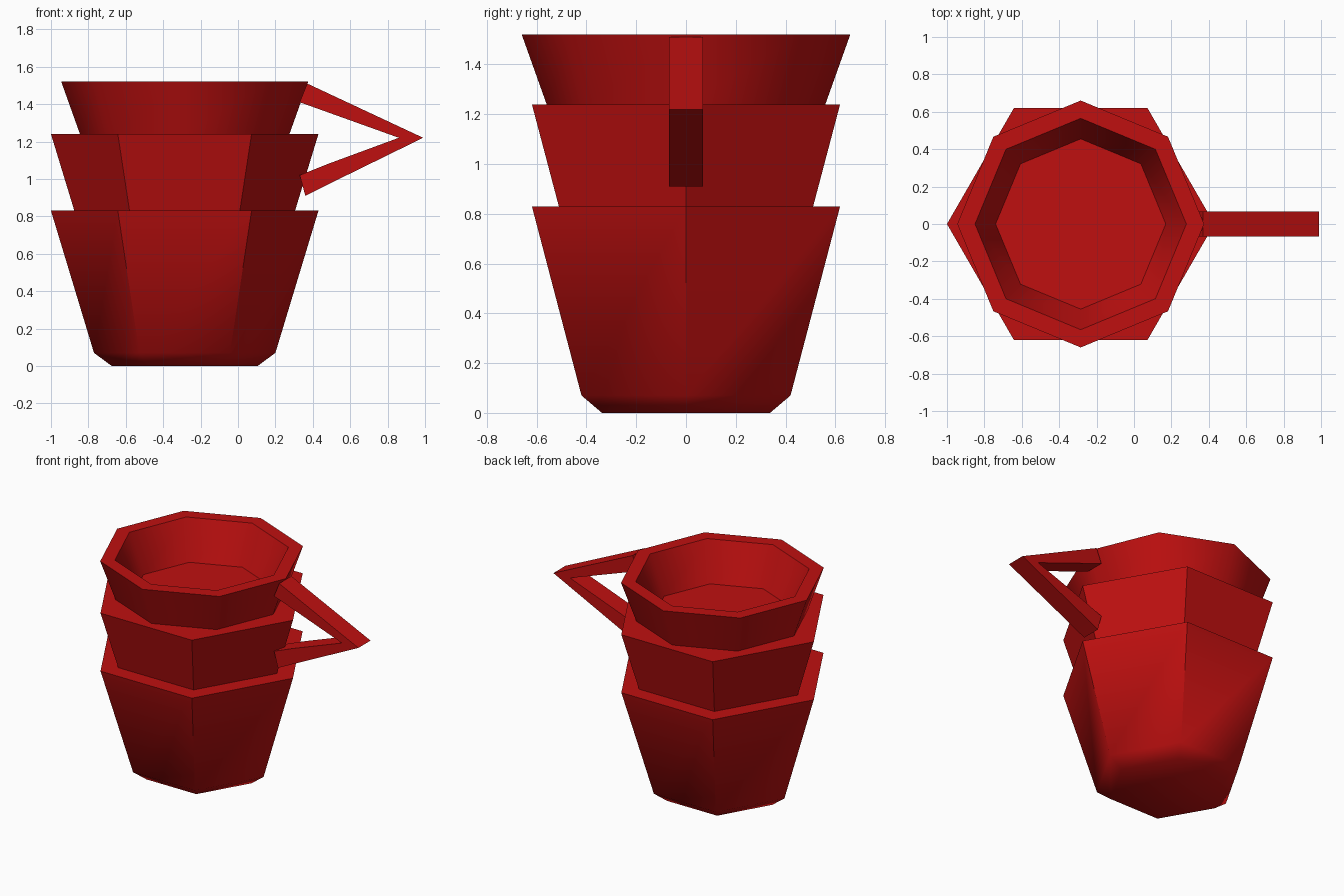
import bpy, bmesh, math

cube = bpy.data.objects.get("Cube")
if cube:
    bpy.data.objects.remove(cube, do_unlink=True)

AXIS_X = -0.285

red = bpy.data.materials.new("red_plastic")
red.use_nodes = True
red.diffuse_color = (0.52, 0.005, 0.005, 1)
red.node_tree.nodes["Principled BSDF"].inputs["Base Color"].default_value = red.diffuse_color


def finish(name, bm):
    """Turn a bmesh into a shaded red object."""
    mesh = bpy.data.meshes.new(name)
    bm.to_mesh(mesh)
    bm.free()
    mesh.materials.append(red)
    obj = bpy.data.objects.new(name, mesh)
    bpy.context.collection.objects.link(obj)
    bpy.ops.object.select_all(action="DESELECT")
    obj.select_set(True)
    bpy.context.view_layer.objects.active = obj
    bpy.ops.object.shade_smooth_by_angle(angle=math.radians(50))


def cup(name, sides, profile, close_start=False):
    """Loft (radius, height) rings around the cup axis, capping the last one."""
    bm = bmesh.new()
    rings = []
    for radius, z in profile:
        angles = [math.tau * i / sides for i in range(sides)]
        rings.append([bm.verts.new((AXIS_X + radius * math.cos(a), radius * math.sin(a), z))
                      for a in angles])
    for low, high in zip(rings, rings[1:]):
        for i in range(sides):
            j = (i + 1) % sides
            bm.faces.new((low[i], low[j], high[j], high[i]))
    bm.faces.new(rings[-1])
    if close_start:
        bm.faces.new(rings[0][::-1])
    finish(name, bm)


# Stacked cups: two hexagonal, the top one octagonal and hollow
cup("bottom_cup", 6, [(0.39, 0), (0.485, 0.07), (0.715, 0.83)], close_start=True)
cup("middle_cup", 6, [(0.59, 0.83), (0.715, 1.24)])
cup("top_cup", 8, [(0.56, 1.24), (0.66, 1.52), (0.565, 1.52), (0.455, 1.25)])

# Angular handle: paired outer and inner outlines, swept across its width
outer = [(0.37, 1.51), (0.99, 1.22), (0.48, 0.97), (0.36, 0.91)]
inner = [(0.33, 1.41), (0.86, 1.22), (0.48, 1.08), (0.33, 1.02)]
HALF = 0.068
bm = bmesh.new()
sections = []
for (ox, oz), (ix, iz) in zip(outer, inner):
    sections.append([bm.verts.new(p) for p in
                     ((ox, -HALF, oz), (ox, HALF, oz), (ix, HALF, iz), (ix, -HALF, iz))])
for a, b in zip(sections, sections[1:]):
    for i in range(4):
        j = (i + 1) % 4
        bm.faces.new((a[i], a[j], b[j], b[i]))
bm.faces.new(sections[0])
bm.faces.new(sections[-1])
bmesh.ops.recalc_face_normals(bm, faces=bm.faces)
finish("handle", bm)
